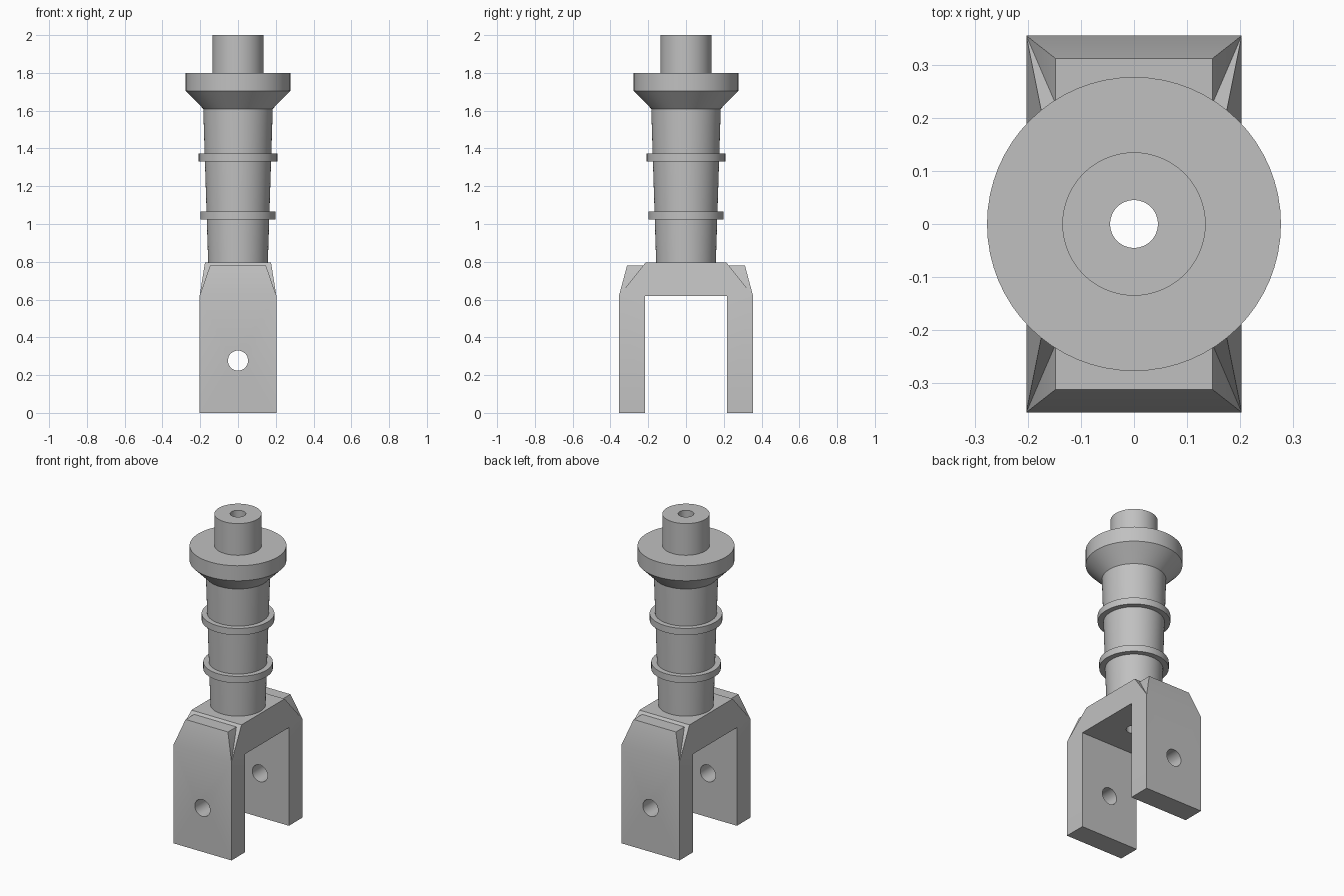
import bpy, bmesh, math
from mathutils import Matrix

cube = bpy.data.objects.get("Cube")
if cube:
    bpy.data.objects.remove(cube, do_unlink=True)

SEGMENTS = 64
BORE = 0.045
HALF_WIDTH, HALF_DEPTH = 0.203, 0.355
SHOULDER, BRIDGE_TOP = 0.62, 0.795

steel = bpy.data.materials.new("grey steel")
colour = (0.53, 0.53, 0.53, 1)
steel.use_nodes = True
steel.diffuse_color = colour
steel.node_tree.nodes["Principled BSDF"].inputs["Base Color"].default_value = colour


def make_object(name, bm):
    bmesh.ops.recalc_face_normals(bm, faces=bm.faces)
    mesh = bpy.data.meshes.new(name)
    bm.to_mesh(mesh)
    bm.free()
    obj = bpy.data.objects.new(name, mesh)
    bpy.context.collection.objects.link(obj)
    mesh.materials.append(steel)
    return obj


def select(obj):
    bpy.ops.object.select_all(action="DESELECT")
    obj.select_set(True)
    bpy.context.view_layer.objects.active = obj


def smooth(obj):
    select(obj)
    bpy.ops.object.shade_smooth_by_angle(angle=math.radians(30))


def stack(name, sections):
    """Join rectangular sections (half_x, y_min, y_max, z) from bottom to top."""
    bm = bmesh.new()
    rings = [[bm.verts.new(p) for p in ((-x, a, z), (x, a, z), (x, b, z), (-x, b, z))]
             for x, a, b, z in sections]
    bm.faces.new(rings[0])
    bm.faces.new(rings[-1])
    for low, high in zip(rings, rings[1:]):
        for i in range(4):
            j = (i + 1) % 4
            bm.faces.new((low[i], low[j], high[j], high[i]))
    return make_object(name, bm)


def lathe(name, profile):
    """Revolve a closed (radius, z) profile around the z axis."""
    bm = bmesh.new()
    rings = [[bm.verts.new((r * math.cos(t), r * math.sin(t), z))
              for t in (math.tau * k / SEGMENTS for k in range(SEGMENTS))]
             for r, z in profile]
    for a, b in zip(rings, rings[1:] + rings[:1]):
        for i in range(SEGMENTS):
            j = (i + 1) % SEGMENTS
            bm.faces.new((a[i], a[j], b[j], b[i]))
    return make_object(name, bm)


def drill(obj, radius, matrix):
    """Cut a round hole through an object."""
    bm = bmesh.new()
    bmesh.ops.create_cone(bm, cap_ends=True, segments=SEGMENTS, radius1=radius,
                          radius2=radius, depth=1, matrix=matrix)
    cutter = make_object("hole_cutter", bm)
    cutter.hide_render = True
    cut = obj.modifiers.new("hole", "BOOLEAN")
    cut.operation, cut.solver, cut.object = "DIFFERENCE", "EXACT", cutter
    select(obj)
    bpy.ops.object.modifier_apply(modifier=cut.name)
    bpy.data.objects.remove(cutter, do_unlink=True)
    smooth(obj)


# Fork legs with bevelled tops and a pin hole
pin_axis = Matrix.Translation((0, 0, 0.277)) @ Matrix.Rotation(math.pi / 2, 4, "X")
for name, side in (("front_leg", -1), ("back_leg", 1)):
    inner, outer, top = 0.218 * side, HALF_DEPTH * side, 0.312 * side
    leg = stack(name, [(HALF_WIDTH, inner, outer, 0),
                       (HALF_WIDTH, inner, outer, SHOULDER),
                       (0.148, inner, top, 0.78)])
    drill(leg, 0.053, pin_axis)

# Tapered bridge joining the legs
bridge = stack("fork_bridge", [(HALF_WIDTH, -HALF_DEPTH, HALF_DEPTH, SHOULDER),
                               (0.175, -0.215, 0.215, BRIDGE_TOP)])
drill(bridge, BORE, Matrix.Translation((0, 0, 0.7)))

# Hollow tapered shaft with flared flange and top boss
smooth(lathe("shaft", [(BORE, BRIDGE_TOP), (0.158, BRIDGE_TOP), (0.184, 1.61),
                       (0.277, 1.705), (0.277, 1.8), (0.135, 1.8),
                       (0.135, 2), (BORE, 2)]))

# Raised collars around the shaft
for name, radius, z in (("lower_collar", 0.199, 1.023), ("upper_collar", 0.208, 1.33)):
    smooth(lathe(name, [(0.15, z), (radius, z), (radius, z + 0.042), (0.15, z + 0.042)]))
